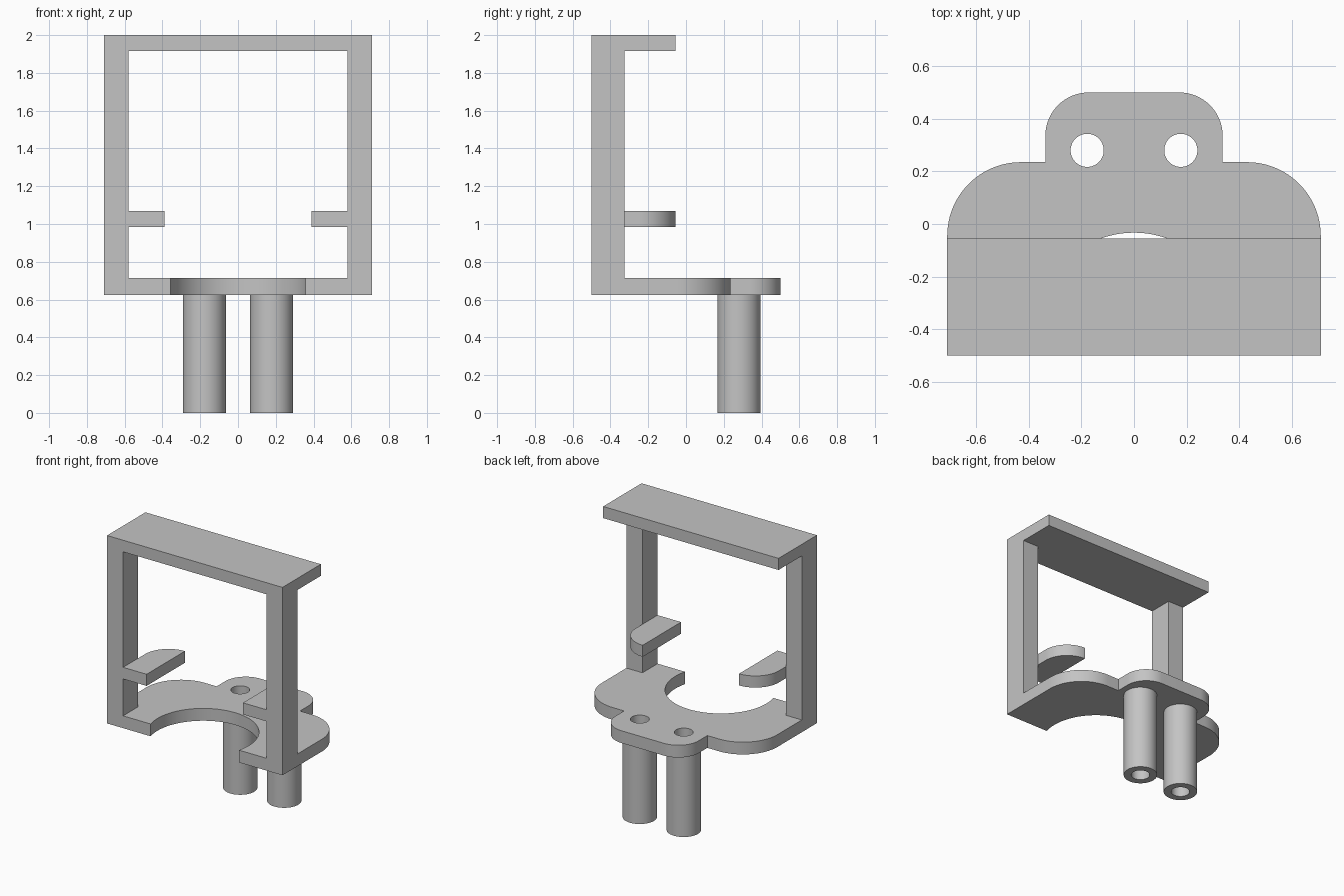
import bpy, bmesh
from math import sin, cos, pi, asin

cube = bpy.data.objects.get("Cube")
if cube:
    bpy.data.objects.remove(cube, do_unlink=True)

grey = bpy.data.materials.new("plain grey")
grey.use_nodes = True
colour = (0.55, 0.55, 0.55, 1)
grey.diffuse_color = colour
grey.node_tree.nodes["Principled BSDF"].inputs["Base Color"].default_value = colour


def arc(cx, cy, r, start, end, steps=24):
    """Points on a circular arc, angles in radians."""
    angles = [start + (end - start) * i / steps for i in range(steps + 1)]
    return [(cx + r * cos(a), cy + r * sin(a)) for a in angles]


def prism(name, outline, z0, z1):
    """Extrude a flat outline from z0 up to z1."""
    bm = bmesh.new()
    face = bm.faces.new([bm.verts.new((x, y, z0)) for x, y in outline])
    top = bmesh.ops.extrude_face_region(bm, geom=[face])["geom"]
    verts = [v for v in top if isinstance(v, bmesh.types.BMVert)]
    bmesh.ops.translate(bm, vec=(0, 0, z1 - z0), verts=verts)
    bmesh.ops.recalc_face_normals(bm, faces=bm.faces)
    mesh = bpy.data.meshes.new(name)
    bm.to_mesh(mesh)
    bm.free()
    mesh.materials.append(grey)
    obj = bpy.data.objects.new(name, mesh)
    bpy.context.collection.objects.link(obj)
    return obj


def activate(obj):
    bpy.ops.object.select_all(action='DESELECT')
    obj.select_set(True)
    bpy.context.view_layer.objects.active = obj


def drill(obj, cutter):
    activate(obj)
    mod = obj.modifiers.new("hole", 'BOOLEAN')
    mod.operation = 'DIFFERENCE'
    mod.solver = 'EXACT'
    mod.object = cutter
    bpy.ops.object.modifier_apply(modifier=mod.name)


def rect(x0, x1, y0, y1):
    return [(x0, y0), (x1, y0), (x1, y1), (x0, y1)]


def mirrored(outline, side):
    return [(side * x, y) for x, y in outline]


WIDE, FRONT, SHELF = 0.71, -0.5, -0.056   # half width, front and shelf back
LOW, FLOOR, CEIL = 0.625, 0.715, 1.915    # base plate and top shelf heights
TUBE_X, TUBE_Y = 0.178, 0.28

# Base plate: right half outline from the round bay to the back, then mirrored
bay_r, bay_y = 0.37, -0.403
lip = asin((FRONT - bay_y) / bay_r)
half = arc(0, bay_y, bay_r, pi / 2, lip, 40)
half += [(WIDE, FRONT)]
half += arc(WIDE - 0.28, -0.045, 0.28, 0, pi / 2)
half += [(0.337, 0.235)]
half += arc(0.337 - 0.165, 0.335, 0.165, 0, pi / 2)
base = prism("base_plate", half + mirrored(half[:0:-1], -1), LOW, FLOOR)

# Top shelf
prism("top_shelf", rect(-WIDE, WIDE, FRONT, SHELF), CEIL, 2.0)

# Posts, side tabs and hollow tubes on both sides
tab_r = 0.19
tab = [(0.39, FRONT), (0.58, FRONT)] + arc(0.39, SHELF - tab_r, tab_r, 0, pi / 2)
smooth = [base]
for label, side in (("left", 1), ("right", -1)):
    prism(label + "_post", mirrored(rect(0.58, WIDE, FRONT, -0.325), side), FLOOR, CEIL)
    smooth.append(prism(label + "_tab", mirrored(tab, side), 0.985, 1.07))

    cx = side * TUBE_X
    tube = prism(label + "_tube", arc(cx, TUBE_Y, 0.114, 0, 2 * pi, 48)[:-1], 0, LOW)
    bore = prism(label + "_bore", arc(cx, TUBE_Y, 0.063, 0, 2 * pi, 48)[:-1], -0.1, 0.9)
    drill(tube, bore)
    drill(base, bore)
    bpy.data.objects.remove(bore, do_unlink=True)
    smooth.append(tube)

for obj in smooth:
    activate(obj)
    bpy.ops.object.shade_smooth_by_angle()
